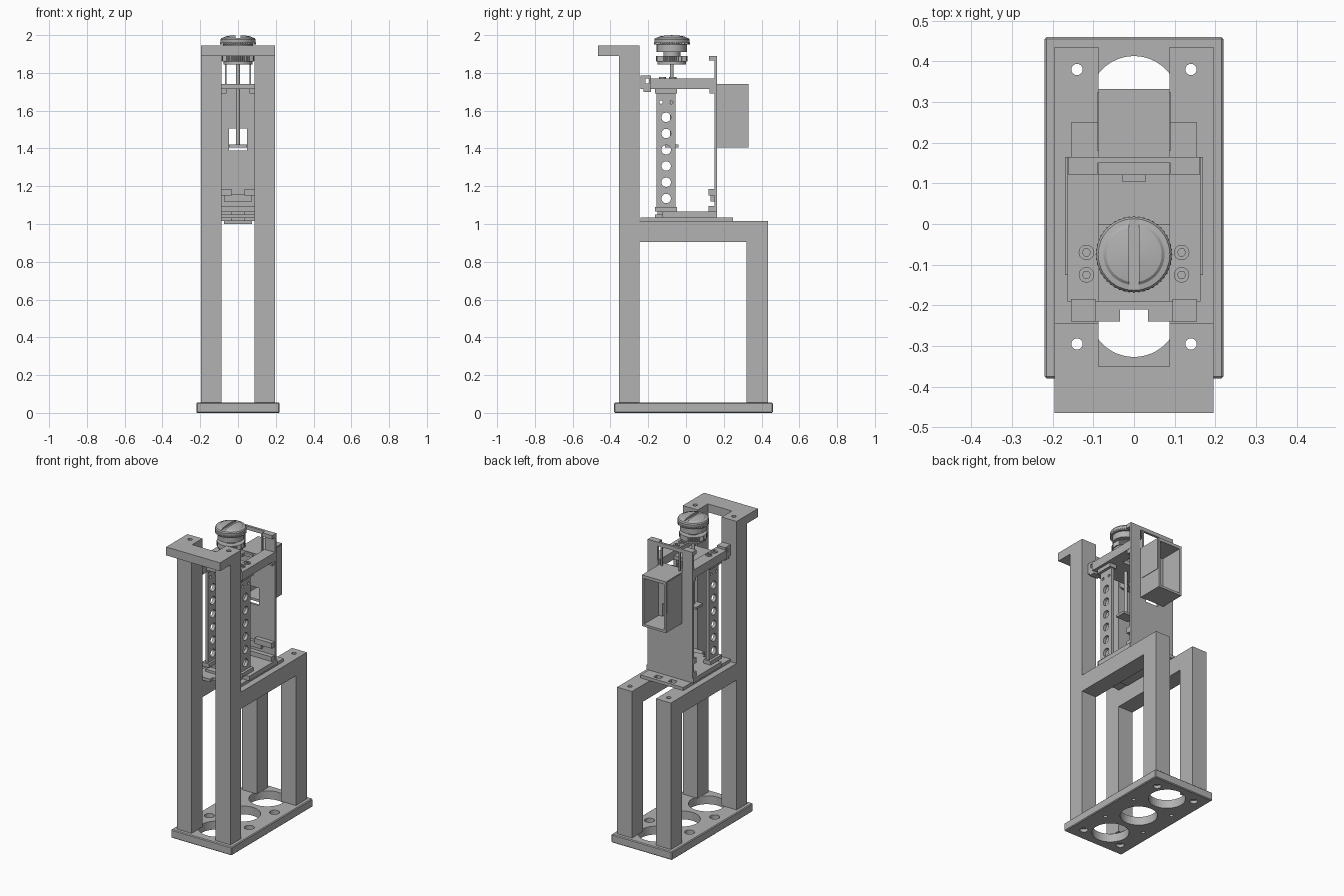
import bpy, bmesh, math
from mathutils import Vector

if "Cube" in bpy.data.objects:
    bpy.data.objects.remove(bpy.data.objects["Cube"], do_unlink=True)

grey = bpy.data.materials.new("machined_grey")
grey.use_nodes = True
colour = (0.45, 0.45, 0.45, 1)
grey.diffuse_color = colour
grey.node_tree.nodes["Principled BSDF"].inputs["Base Color"].default_value = colour


def finish(name, bm):
    bmesh.ops.recalc_face_normals(bm, faces=bm.faces)
    mesh = bpy.data.meshes.new(name)
    bm.to_mesh(mesh)
    bm.free()
    mesh.materials.append(grey)
    obj = bpy.data.objects.new(name, mesh)
    bpy.context.collection.objects.link(obj)
    return obj


def prism(name, pts, axis, lo, hi):
    """Extrude a flat outline along an axis."""
    place = {"x": lambda a, b: (lo, a, b), "z": lambda a, b: (a, b, lo)}[axis]
    step = {"x": Vector((hi - lo, 0, 0)), "z": Vector((0, 0, hi - lo))}[axis]
    bm = bmesh.new()
    face = bm.faces.new([bm.verts.new(place(*p)) for p in pts])
    out = bmesh.ops.extrude_face_region(bm, geom=[face])
    bmesh.ops.translate(bm, vec=step,
                        verts=[v for v in out["geom"] if isinstance(v, bmesh.types.BMVert)])
    return finish(name, bm)


def box(name, x, y, z):
    return prism(name, [(x[0], y[0]), (x[1], y[0]), (x[1], y[1]), (x[0], y[1])], "z", *z)


def rod(name, c, r, z, n=32, tooth=0):
    """Vertical cylinder, with alternating radii when toothed."""
    pts = []
    for i in range(n):
        a, q = math.tau * i / n, r - tooth * (i % 2)
        pts.append((c[0] + q * math.cos(a), c[1] + q * math.sin(a)))
    return prism(name, pts, "z", *z)


def cross_rod(c, r, x):
    pts = [(c[0] + r * math.cos(math.tau * i / 24), c[1] + r * math.sin(math.tau * i / 24))
           for i in range(24)]
    return prism("cutter", pts, "x", *x)


def cut(obj, cutters):
    bpy.context.view_layer.objects.active = obj
    for c in cutters:
        c.hide_render = True
        mod = obj.modifiers.new("cut", "BOOLEAN")
        mod.operation, mod.solver, mod.object = "DIFFERENCE", "EXACT", c
        bpy.ops.object.modifier_apply(modifier=mod.name)
        bpy.data.objects.remove(c, do_unlink=True)


def smooth(obj):
    bpy.ops.object.select_all(action="DESELECT")
    obj.select_set(True)
    bpy.context.view_layer.objects.active = obj
    bpy.ops.object.shade_smooth_by_angle(angle=math.radians(30))


def span(s, a, b):
    return tuple(sorted((s * a, s * b)))


BOLTS = (-0.295, 0.38)

# Base plate with three wells, post bolts and counterbored side holes
base = box("base_plate", (-.22, .22), (-.38, .46), (0, .055))
bev = base.modifiers.new("edge", "BEVEL")
bev.width, bev.segments = .005, 1
bpy.context.view_layer.objects.active = base
bpy.ops.object.modifier_apply(modifier=bev.name)
holes = [rod("cutter", (0, y), .11, (-.1, .1), 48) for y in (-.217, .043, .303)]
for s in (1, -1):
    for y in BOLTS:
        holes += [rod("cutter", (s * .14, y), .014, (-.1, .1), 20),
                  rod("cutter", (s * .14, y), .024, (-.1, .02), 24)]
    for y in (-.09, .17):
        holes += [rod("cutter", (s * .145, y), .012, (-.1, .1), 20),
                  rod("cutter", (s * .145, y), .03, (.025, .1), 24)]
cut(base, holes)

# Side frames: tall front post, beam and short rear leg in one outline
frame = [(-.355, .055), (-.245, .055), (-.245, .905), (.32, .905), (.32, .055),
         (.435, .055), (.435, 1.015), (-.245, 1.015), (-.245, 1.89), (-.355, 1.89)]
for s, side in ((1, "left"), (-1, "right")):
    f = prism(side + "_frame", frame, "x", *span(s, .087, .195))
    cut(f, [rod("cutter", (s * .14, y), .014, (0, 2.1), 20) for y in BOLTS])

# Top bracket, open toward the back
bracket = prism("top_bracket", [(-.195, -.465), (.195, -.465), (.195, -.245), (.087, -.245),
                                (.087, -.35), (-.087, -.35), (-.087, -.245), (-.195, -.245)],
                "z", 1.89, 1.945)
cut(bracket, [rod("cutter", (s * .14, BOLTS[0]), .014, (1.8, 2.1), 20) for s in (1, -1)])

# Mounting plate with front notch, and stage above it
plate = prism("mounting_plate", [(-.155, -.24), (-.035, -.24), (-.035, -.21), (.035, -.21),
                                 (.035, -.24), (.155, -.24), (.155, .25), (-.155, .25)],
              "z", 1.015, 1.035)
cut(plate, [box("cutter", span(s, .03, .075), (.195, .23), (1, 1.1)) for s in (1, -1)])
box("stage", (-.17, .17), (-.125, .165), (1.035, 1.065))
box("stage_front_step", (-.12, .12), (-.165, -.125), (1.035, 1.05))
box("locating_tab", (-.075, .075), (-.15, .1), (1.0, 1.015))
box("stage_block", (-.035, .035), (-.15, -.06), (1.035, 1.065))

# Back wall with upper arch window and lower slot
wall = box("back_wall", (-.162, .162), (.15, .165), (1.035, 1.89))
cut(wall, [box("cutter", (-.09, .09), (.1, .2), (1.74, 1.865)),
           box("cutter", (-.047, .047), (.1, .2), (1.39, 1.505))])
flange = box("top_flange", (-.162, .162), (.122, .15), (1.865, 1.89))
cut(flange, [box("cutter", (-.09, .09), (.1, .16), (1.8, 1.95))])
for s in (1, -1):
    box("window_bar", span(s, .06, .07), (.152, .163), (1.74, 1.865))
    box("upper_lug", span(s, .06, .16), (.125, .15), (1.69, 1.715))
    box("lower_lug", span(s, .035, .16), (.12, .15), (1.15, 1.185))
box("lower_wall_bar", (-.16, .16), (.12, .15), (1.065, 1.095))
box("middle_wall_bar", (-.075, .075), (.13, .15), (1.12, 1.16))

# Rear housing, a box open at the back
housing = box("rear_housing", (-.087, .087), (.165, .332), (1.405, 1.74))
cut(housing, [box("cutter", (-.073, .073), (.178, .4), (1.42, 1.72)),
              box("cutter", (-.047, .047), (.1, .2), (1.42, 1.505))])
for s in (1, -1):
    box("housing_side_panel", span(s, .087, .09), (.18, .325), (1.53, 1.735))

# Clamp carriage: raised side rails, low bridges
box("front_bridge", (-.087, .087), (-.19, 0), (1.715, 1.74))
box("back_bridge", (-.087, .087), (.12, .15), (1.715, 1.74))
box("bridge_lip", (-.03, .03), (.105, .12), (1.715, 1.735))
for s, side in ((1, "left"), (-1, "right")):
    box(side + "_carriage_rail", span(s, .087, .163), (-.19, .165), (1.715, 1.77))
    clip = box(side + "_clip", span(s, .095, .155), (-.24, -.185), (1.7, 1.785))
    cut(clip, [box("cutter", span(s, .05, .2), (-.215, -.195), (1.745, 1.77)),
               box("cutter", span(s, .05, .2), (-.25, -.225), (1.68, 1.715))])

    # Socket screws
    for y in (-.07, -.125):
        screw = rod(side + "_screw", (s * .117, y), .019, (1.765, 1.778), 24)
        cut(screw, [rod("cutter", (s * .117, y), .01, (1.772, 1.8), 6)])

    # Perforated guide rails with end blocks
    rail = box(side + "_guide_rail", span(s, .108, .128), (-.155, -.055), (1.065, 1.715))
    ends = span(s, .05, .2)
    cut(rail, [cross_rod((-.105, 1.135 + .086 * i), .025, ends) for i in range(6)]
        + [cross_rod((y, 1.645), .009, ends) for y in (-.132, -.078)])
    for z in ((1.69, 1.715), (1.065, 1.09)):
        box(side + "_rail_end", span(s, .095, .145), (-.165, -.048), z)

# Drive screw and adjusting knob
C = (0, -.075)
smooth(rod("drive_screw", C, .01, (1.42, 1.9), 20))
box("drive_nut", (-.045, .045), (-.11, -.04), (1.405, 1.42))
rod("knurled_ring", C, .084, (1.86, 1.89), 96, .004)
smooth(rod("ring_base", C, .076, (1.845, 1.86), 48))
smooth(rod("knob_neck", C, .045, (1.89, 1.91), 32))
smooth(rod("knob_collar", C, .08, (1.91, 1.95), 48))
rod("knob_grip", C, .095, (1.95, 1.962), 96, .004)

profile = [(0, 1.955), (.09, 1.955), (.093, 1.962), (.093, 1.978), (.088, 1.985),
           (.075, 1.987), (.068, 1.993), (.035, 1.998), (0, 2.0)]
bm = bmesh.new()
vs = [bm.verts.new((r, C[1], z)) for r, z in profile]
edges = [bm.edges.new(e) for e in zip(vs, vs[1:])]
bmesh.ops.spin(bm, geom=vs + edges, cent=(0, C[1], 0), axis=(0, 0, 1),
               angle=math.tau, steps=48, use_duplicate=False)
bmesh.ops.remove_doubles(bm, verts=bm.verts, dist=.0005)
knob = finish("knob_cap", bm)
cut(knob, [box("cutter", (-.012, .012), (-.2, .1), (1.985, 2.1))])
smooth(knob)
